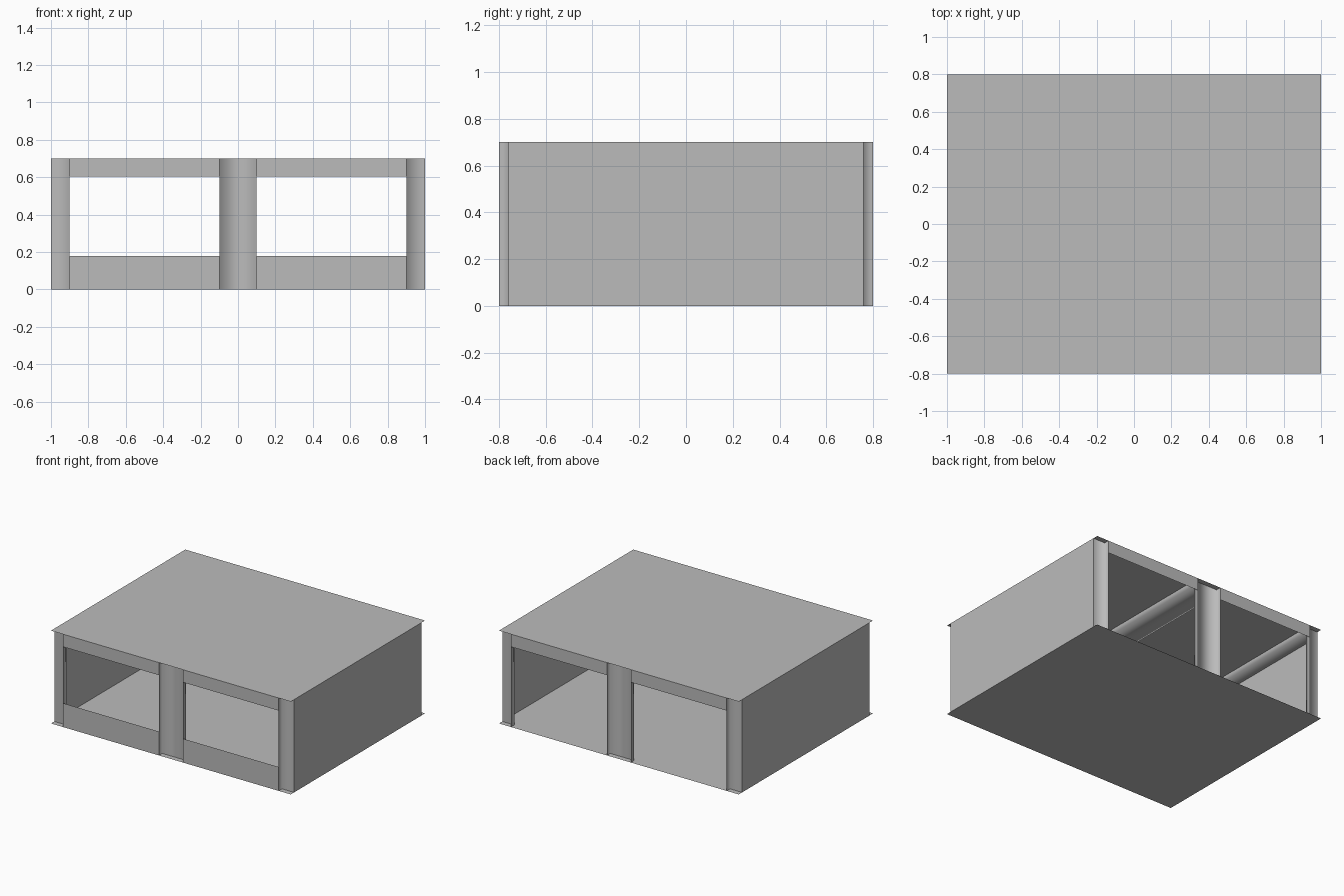
import bpy
import bmesh

cube = bpy.data.objects.get("Cube")
if cube:
    bpy.data.objects.remove(cube)

W, D, H = 1.0, 0.8, 0.7      # half width, half depth, height
LIP = 0.04                   # depth of the folded channels
POST, MID = 0.9, 0.1         # inner edges of corner and centre channels

grey = bpy.data.materials.new("plain_grey")
grey.use_nodes = True
colour = (0.5, 0.5, 0.5, 1)
grey.diffuse_color = colour
grey.node_tree.nodes["Principled BSDF"].inputs["Base Color"].default_value = colour


def sheet(name, profile, offset, smooth=False):
    """Sweep an open profile of points along an offset vector."""
    bm = bmesh.new()
    rows = []
    for p in profile:
        a = bm.verts.new(p)
        b = bm.verts.new([c + d for c, d in zip(p, offset)])
        rows.append((a, b))
    for (a, b), (c, d) in zip(rows, rows[1:]):
        bm.faces.new((a, b, d, c)).smooth = smooth
    mesh = bpy.data.meshes.new(name)
    bm.to_mesh(mesh)
    bm.free()
    mesh.materials.append(grey)
    obj = bpy.data.objects.new(name, mesh)
    bpy.context.collection.objects.link(obj)
    return obj


# Floor and roof plates
sheet("floor", [(W, -D, 0), (-W, -D, 0)], (0, 2 * D, 0))
sheet("roof", [(-W, -D, H), (W, -D, H)], (0, 2 * D, 0))

# Side walls, set in from the plate ends
inner = D - LIP
for side, s in (("left", 1), ("right", -1)):
    sheet(side + "_wall", [(s * W, -s * inner, 0), (s * W, s * inner, 0)], (0, 0, H))

# Folded channels: a recessed web with lips at the openings
channels = {
    "left": [(W, 0), (POST, 0), (POST, 1)],
    "centre": [(MID, 1), (MID, 0), (-MID, 0), (-MID, 1)],
    "right": [(-POST, 1), (-POST, 0), (-W, 0)],
}
for place, points in channels.items():
    for end, s in (("front", -1), ("back", 1)):
        path = [(x, s * (inner + LIP * k), 0) for x, k in points[::s]]
        sheet(f"{end}_{place}_post", path[::-1], (0, 0, H), True)
    path = [(x, -inner, H - LIP + LIP * k) for x, k in points]
    sheet(place + "_roof_beam", path, (0, 2 * inner, 0), True)

# Headers on both ends, low panels on the front only
for side, s in (("left", 1), ("right", -1)):
    x0, x1 = sorted((s * MID, s * POST))
    sheet(f"front_{side}_header", [(x0, -D, 0.605), (x1, -D, 0.605)], (0, 0, H - 0.605))
    sheet(f"back_{side}_header", [(x1, D, 0.605), (x0, D, 0.605)], (0, 0, H - 0.605))
    sheet(f"front_{side}_low_panel", [(x0, -D, 0), (x1, -D, 0)], (0, 0, 0.18))

# Make every face point outwards from its sweep
for obj in bpy.context.collection.objects:
    if obj.type == "MESH" and obj.data.materials and obj.data.materials[0] == grey:
        mesh = obj.data
        centre = sum((p.normal for p in mesh.polygons), mesh.polygons[0].normal * 0)
        out = "front" in obj.name and centre.y > 0.01
        out = out or ("back" in obj.name and centre.y < -0.01)
        out = out or ("beam" in obj.name and centre.z > 0.01)
        out = out or (obj.name == "floor" and centre.z > 0)
        out = out or (obj.name == "roof" and centre.z < 0)
        if out:
            mesh.flip_normals()
